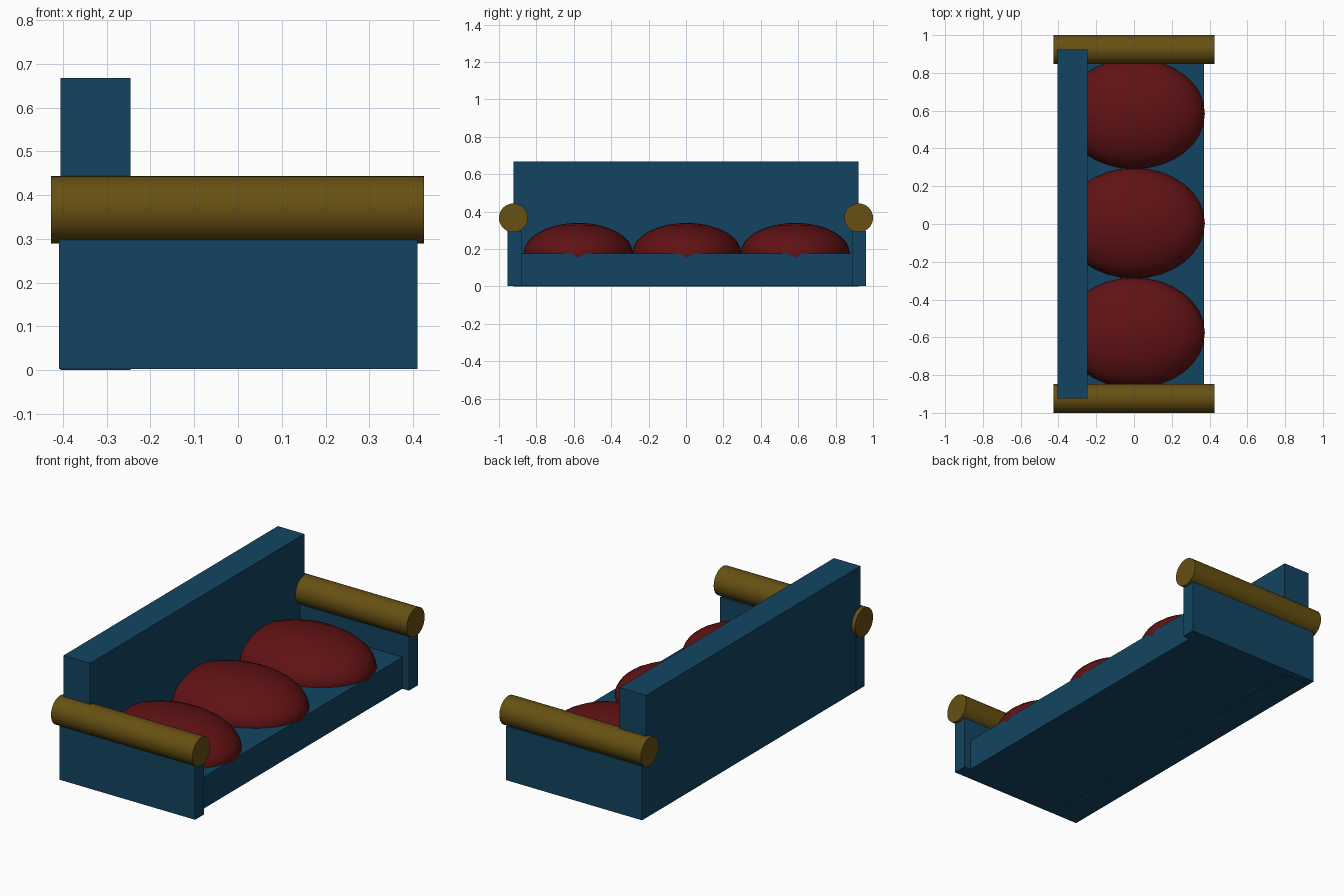
import bpy
from math import pi, radians

cube = bpy.data.objects.get("Cube")
if cube:
    bpy.data.objects.remove(cube, do_unlink=True)


def material(name, rgb):
    mat = bpy.data.materials.new(name)
    mat.use_nodes = True
    mat.diffuse_color = (*rgb, 1)
    mat.node_tree.nodes["Principled BSDF"].inputs["Base Color"].default_value = (*rgb, 1)
    return mat


blue = material("deep blue fabric", (0.006, 0.06, 0.122))
red = material("dark red cushion", (0.12, 0.006, 0.007))
gold = material("dark gold roll", (0.135, 0.08, 0.006))


def finish(name, mat, smooth=False):
    obj = bpy.context.object
    obj.name = name
    obj.data.materials.append(mat)
    bpy.ops.object.transform_apply(location=False, rotation=True, scale=True)
    if smooth:
        bpy.ops.object.shade_smooth_by_angle(angle=radians(35))
    return obj


def box(name, x, y, z, mat):
    """Box from its (min, max) range on each axis."""
    spans = (x, y, z)
    bpy.ops.mesh.primitive_cube_add(size=1, location=[(a + b) / 2 for a, b in spans])
    bpy.context.object.scale = [b - a for a, b in spans]
    return finish(name, mat)


# Seat base and backrest
box("seat_base", (-0.37, 0.37), (-0.92, 0.92), (0.003, 0.175), blue)
box("backrest", (-0.406, -0.246), (-0.923, 0.923), (0, 0.668), blue)

# Arm panels
box("right_arm_panel", (-0.409, 0.41), (-0.955, -0.879), (0.003, 0.297), blue)
box("left_arm_panel", (-0.409, 0.41), (0.887, 0.963), (0.003, 0.297), blue)

# Rolled arm tops
for side, y in (("right", -0.923), ("left", 0.923)):
    bpy.ops.mesh.primitive_cylinder_add(vertices=32, radius=0.077, depth=0.853,
                                        location=(-0.001, y, 0.367),
                                        rotation=(0, pi / 2, 0))
    finish(side + "_arm_roll", gold, smooth=True)

# Three domed cushions
for name, y in (("right", -0.576), ("middle", 0.004), ("left", 0.584)):
    bpy.ops.mesh.primitive_uv_sphere_add(segments=32, ring_count=16, radius=1,
                                         location=(0, y, 0.177))
    bpy.context.object.scale = (0.375, 0.292, 0.163)
    finish(name + "_cushion", red, smooth=True)
